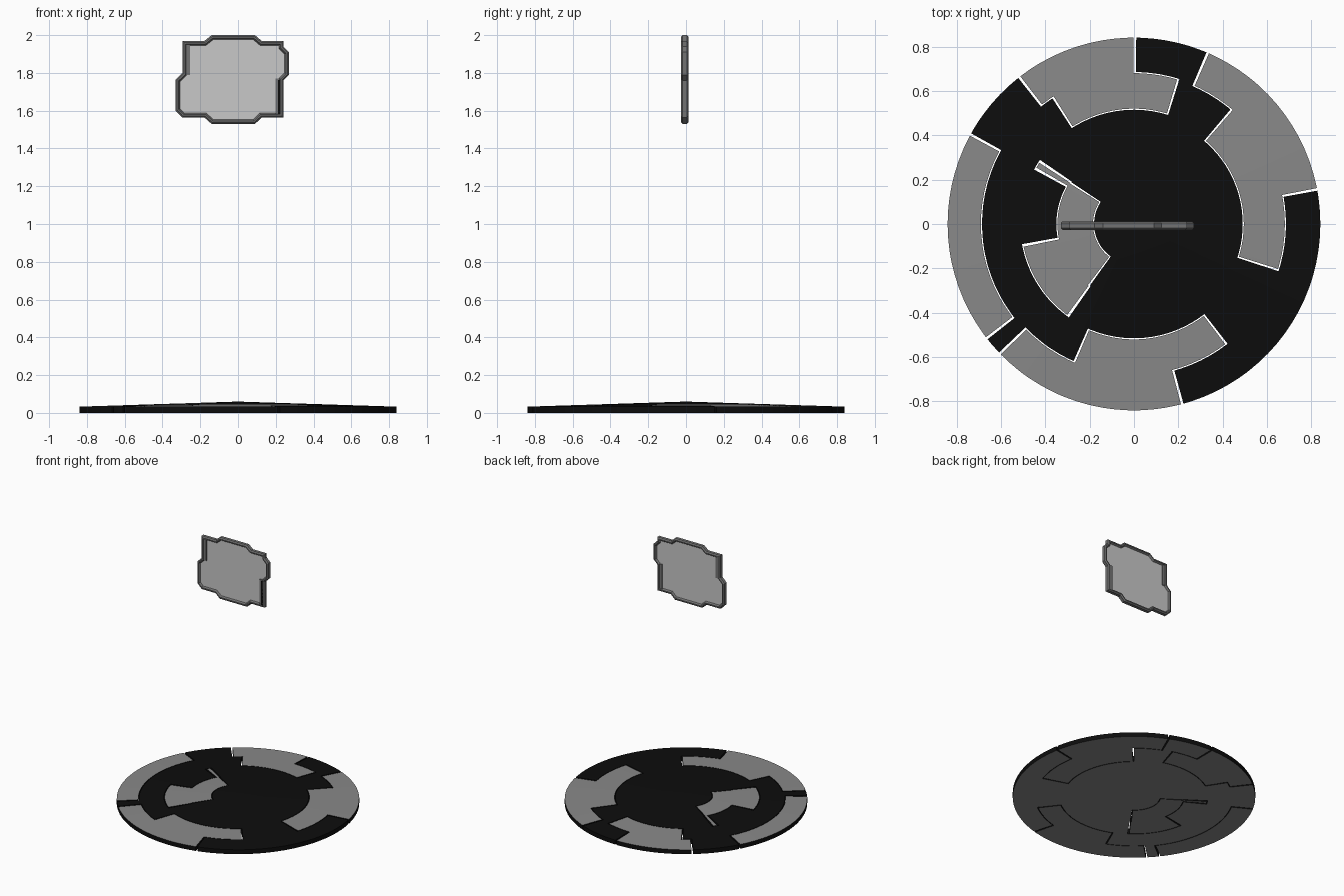
import bpy, bmesh
from math import sin, cos, radians

if "Cube" in bpy.data.objects:
    bpy.data.objects.remove(bpy.data.objects["Cube"], do_unlink=True)


def material(name, value):
    m = bpy.data.materials.new(name)
    m.use_nodes = True
    m.diffuse_color = (value, value, value, 1)
    m.node_tree.nodes["Principled BSDF"].inputs["Base Color"].default_value = m.diffuse_color
    return m


black = material("black", 0.004)
grey = material("mid grey", 0.25)
frame_grey = material("frame grey", 0.17)
light = material("light grey", 0.58)


def finish(name, bm, mats, smooth=False):
    mesh = bpy.data.meshes.new(name)
    bm.to_mesh(mesh)
    bm.free()
    for m in mats:
        mesh.materials.append(m)
    ob = bpy.data.objects.new(name, mesh)
    bpy.context.collection.objects.link(ob)
    if smooth:
        bpy.ops.object.select_all(action='DESELECT')
        ob.select_set(True)
        bpy.context.view_layer.objects.active = ob
        bpy.ops.object.shade_smooth_by_angle(angle=radians(30))
    return ob


# Disc panels: each is a union of ring sectors (inner r, outer r, from, to), with a slit angle
RIM = 0.84
ARC_GAP = 0.005
panels = {
    "back_panel": (0.4, [(0.68, RIM, 89.7, 128), (0.52, 0.68, 73, 122.6)]),
    "left_panel": (0.4, [(0.68, RIM, 10.7, 66.7), (0.495, 0.68, -17.7, 49.5)]),
    "front_panel": (0.4, [(0.68, RIM, 224, 285), (0.52, 0.68, 246.6, 307.6)]),
    "right_panel": (0.4, [(0.69, RIM, 151.3, 217.8)]),
    "inner_panel": (0.7, [(0.185, 0.345, 147, 233.7), (0.345, 0.508, 146.4, 150.7),
                          (0.345, 0.508, 190.9, 234.4)]),
}


def inside(r, a, sector, gap_r, gap_a):
    r0, r1, a0, a1 = sector
    return r0 - gap_r < r < r1 + gap_r and (a - a0 + gap_a) % 360 < a1 - a0 + 2 * gap_a


def part_at(r, a):
    for name, (gap, sectors) in panels.items():
        if any(inside(r, a, s, 0, -gap) for s in sectors):
            return name
    for gap, sectors in panels.values():
        if any(inside(r, a, s, ARC_GAP, gap) for s in sectors):
            return None
    return "disc_base"


# Polar grid lines at every panel border and slit
radii = {0.0, RIM}
angles = {float(a) for a in range(0, 360, 4)}
for gap, sectors in panels.values():
    for r0, r1, a0, a1 in sectors:
        radii |= {r0, r1, round(r0 - ARC_GAP, 3)}
        if r1 < RIM:
            radii.add(round(r1 + ARC_GAP, 3))
        angles |= {round((a + s * gap) % 360, 2) for a in (a0, a1) for s in (-1, 1)}
radii = sorted(radii)
angles = sorted(angles)

cells = {}
for r0, r1 in zip(radii, radii[1:]):
    for a0, a1 in zip(angles, angles[1:] + [360.0]):
        part = part_at((r0 + r1) / 2, (a0 + a1) / 2)
        if part:
            cells.setdefault(part, []).append((r0, r1, a0, a1 % 360))


# Thicken the cells of one part up to a shallow cone
def build_plate(name, quads, top):
    bm = bmesh.new()
    verts = {}

    def vert(r, a):
        key = (r, a if r else 0)
        if key not in verts:
            verts[key] = bm.verts.new((r * cos(radians(a)), r * sin(radians(a)), 0))
        return verts[key]

    for r0, r1, a0, a1 in quads:
        corners = [vert(r0, a0), vert(r0, a1), vert(r1, a1), vert(r1, a0)]
        bm.faces.new(list(dict.fromkeys(corners)))
    new = bmesh.ops.extrude_face_region(bm, geom=bm.faces[:], use_keep_orig=True)
    for v in new["geom"]:
        if isinstance(v, bmesh.types.BMVert):
            v.co.z = 0.06 - 0.027 * v.co.xy.length / RIM
    bmesh.ops.recalc_face_normals(bm, faces=bm.faces[:])
    for f in bm.faces:
        f.normal_update()
        f.material_index = 1 if f.normal.z > 0.5 else 2 if f.normal.z < -0.5 else 0
    finish(name, bm, [black, top, grey], smooth=True)


for part, quads in cells.items():
    build_plate(part, quads, black if part == "disc_base" else grey)

# Floating sign: stepped outline with a bevelled rim and recessed faces
outline = [(-0.14, 2.0), (0.09, 2.0), (0.125, 1.97), (0.24, 1.97), (0.24, 1.94),
           (0.27, 1.91), (0.27, 1.79), (0.24, 1.76), (0.24, 1.563), (0.125, 1.563),
           (0.09, 1.53), (-0.14, 1.53), (-0.177, 1.563), (-0.294, 1.563), (-0.33, 1.6),
           (-0.33, 1.765), (-0.294, 1.8), (-0.294, 1.97), (-0.177, 1.97)]
FRONT, BACK = -0.027, 0.012
bm = bmesh.new()
face = bm.faces.new([bm.verts.new((x, FRONT + 0.008, z)) for x, z in outline])
new = bmesh.ops.extrude_face_region(bm, geom=[face], use_keep_orig=True)
for v in new["geom"]:
    if isinstance(v, bmesh.types.BMVert):
        v.co.y = BACK - 0.008
bmesh.ops.recalc_face_normals(bm, faces=bm.faces[:])
for cap in [f for f in bm.faces if len(f.verts) > 4]:
    for width, depth in ((0.008, 0.008), (0.008, 0), (0.008, -0.012)):
        bmesh.ops.inset_region(bm, faces=[cap], thickness=width, depth=depth,
                               use_even_offset=True)
    cap.material_index = 1
finish("sign", bm, [frame_grey, light])


def box(name, x, y, z, mat):
    bm = bmesh.new()
    bmesh.ops.create_cube(bm, size=1)
    for v in bm.verts:
        v.co = [r[0] if c < 0 else r[1] for c, r in zip(v.co, (x, y, z))]
    finish(name, bm, [mat])


# Side bars of the sign and the dark strip beside one of them
box("right_bar", (-0.275, -0.253), (-0.022, 0.007), (1.79, 1.95), frame_grey)
box("left_bar", (0.198, 0.222), (-0.022, 0.007), (1.58, 1.77), frame_grey)
box("dark_strip", (0.213, 0.232), (-0.027, -0.02), (1.575, 1.762), black)
